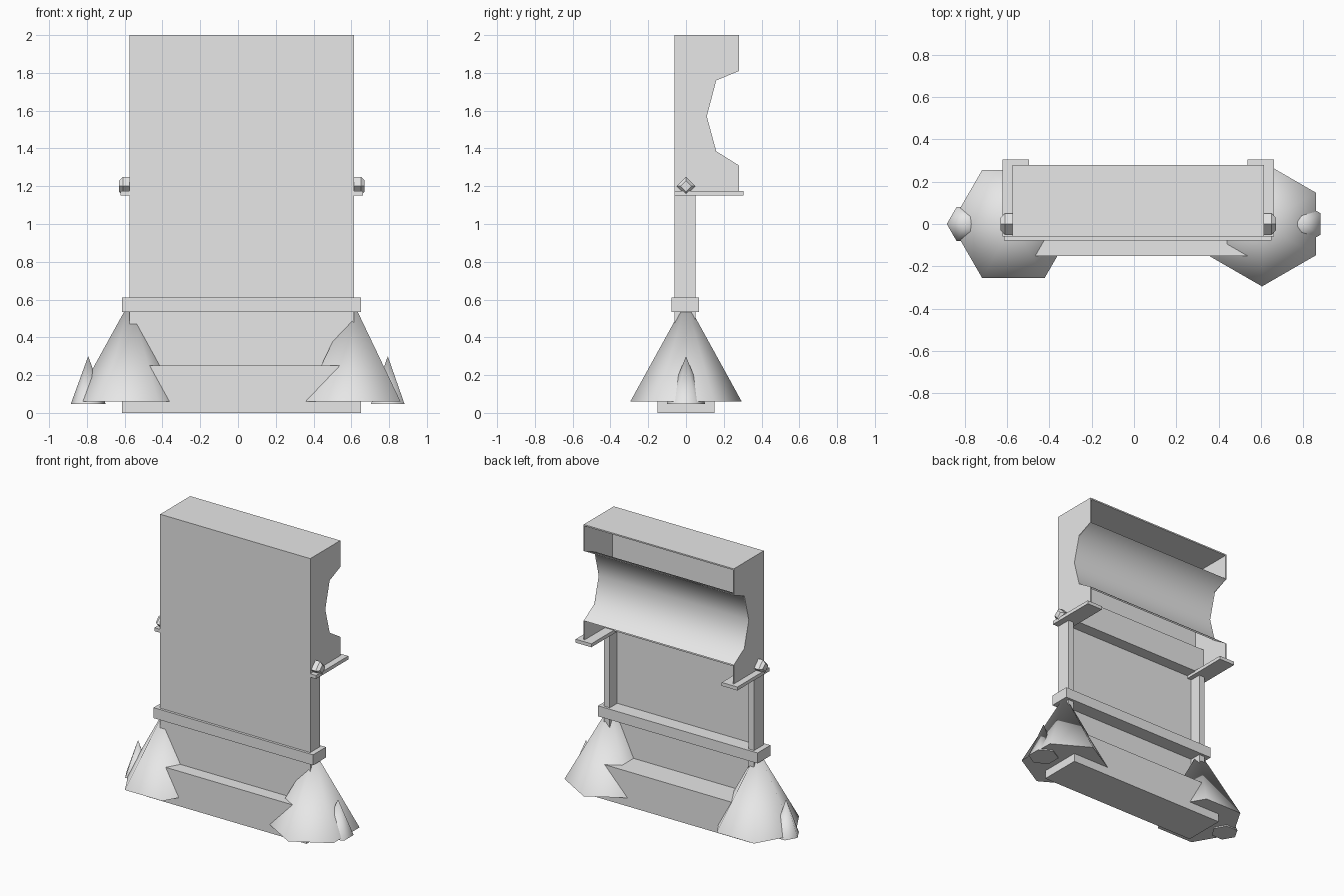
import bpy, math
from mathutils import Vector

cube = bpy.data.objects.get("Cube")
if cube:
    bpy.data.objects.remove(cube, do_unlink=True)

GREY = bpy.data.materials.new("plain_grey")
GREY.use_nodes = True
GREY.diffuse_color = (0.8, 0.8, 0.8, 1)
GREY.node_tree.nodes["Principled BSDF"].inputs["Base Color"].default_value = (0.8, 0.8, 0.8, 1)

LEFT, RIGHT = -0.575, 0.615     # outer faces of the upright panel
FRONT, POST_BACK, BACK = -0.06, 0.05, 0.28


def make(name, verts, faces, smooth=lambda p: False):
    mesh = bpy.data.meshes.new(name)
    mesh.from_pydata(verts, [], faces)
    mesh.materials.append(GREY)
    for p in mesh.polygons:
        p.use_smooth = smooth(p)
    obj = bpy.data.objects.new(name, mesh)
    bpy.context.collection.objects.link(obj)
    return obj


def prism(name, profile, x0, x1):
    """Extrude a counter-clockwise (y, z) outline along x."""
    n = len(profile)
    verts = [(x, y, z) for x in (x0, x1) for y, z in profile]
    sides = [(i, (i + 1) % n, n + (i + 1) % n, n + i)[::-1] for i in range(n)]
    caps = [tuple(range(n))[::-1], tuple(range(n, 2 * n))]
    return make(name, verts, sides + caps)


def box(name, x0, x1, y0, y1, z0, z1):
    return prism(name, [(y0, z0), (y1, z0), (y1, z1), (y0, z1)], x0, x1)


def hex_cone(name, x, radius, z0, z1, turn):
    ring = [(x + radius * math.cos(turn + i * math.pi / 3),
             radius * math.sin(turn + i * math.pi / 3), z0) for i in range(6)]
    faces = [(i, (i + 1) % 6, 6) for i in range(6)] + [tuple(range(6))[::-1]]
    return make(name, ring + [(x, 0, z1)], faces, lambda p: len(p.vertices) == 3)


def knob(name, x, side):
    """Four-sided peg along x with a chamfered tip."""
    verts = []
    for dx, r in ((-0.02, 0.05), (0.035, 0.05), (0.055, 0.03)):
        for dy, dz in ((1, 0), (0, 1), (-1, 0), (0, -1)):
            verts.append((x + side * dx, dy * r, 1.2 + dz * r))
    faces = [(k + i, k + (i + 1) % 4, k + 4 + (i + 1) % 4, k + 4 + i)
             for k in (0, 4) for i in range(4)]
    faces += [(3, 2, 1, 0), (8, 9, 10, 11)]
    if side > 0:
        faces = [f[::-1] if len(set(f) & {0, 1, 2, 3}) < 4 and min(f) < 8 else f for f in faces]
    else:
        faces = [f if len(set(f) & {0, 1, 2, 3}) < 4 and min(f) < 8 else f[::-1] for f in faces]
    return make(name, verts, faces)


# Upright panel, plinth and belt
box("front_panel", LEFT, RIGHT, FRONT, -0.035, 0.2, 2.0)
box("plinth", -0.615, 0.65, -0.152, 0.152, 0, 0.25)
box("belt", -0.615, 0.65, -0.078, 0.068, 0.535, 0.61)

# Open-backed hood: top plate, curved back sheet, lower rail
box("top_plate", LEFT, RIGHT, FRONT, BACK, 1.99, 2.0)
box("hood_rail", LEFT, RIGHT, FRONT, POST_BACK, 1.17, 1.36)
curve = [(BACK, 1.31), (0.16, 1.385), (0.11, 1.57), (0.16, 1.76), (BACK, 1.81)]
sheet = [(x, y, z) for y, z in curve for x in (LEFT + 0.005, RIGHT - 0.005)]
make("curved_back", sheet, [(2 * i + 1, 2 * i, 2 * i + 2, 2 * i + 3) for i in range(4)],
     lambda p: True)

# Hood cheeks, posts, brackets, knobs and feet on both sides
cheek = [(FRONT, 1.17), (BACK, 1.17)] + curve + [(BACK, 2.0), (FRONT, 2.0)]
for label, edge, side in (("right", LEFT, -1), ("left", RIGHT, 1)):
    def span(inner, outer):
        return sorted((edge - side * inner, edge + side * outer))
    prism("hood_cheek_" + label, cheek, *span(0.008, 0))
    box("post_" + label, *span(0.045, 0), FRONT, POST_BACK, 0.2, 1.2)
    box("bracket_" + label, *span(0.078, 0.046), FRONT, 0.305, 1.15, 1.175)
    knob("knob_" + label, edge, side)
    turn = 0 if side < 0 else math.pi / 6
    hex_cone("foot_cone_" + label, -0.57 if side < 0 else 0.605, 0.295, 0.06, 0.595, turn)
    hex_cone("toe_cone_" + label, side * 0.793, 0.092 if side < 0 else 0.102, 0.048, 0.3, turn)
